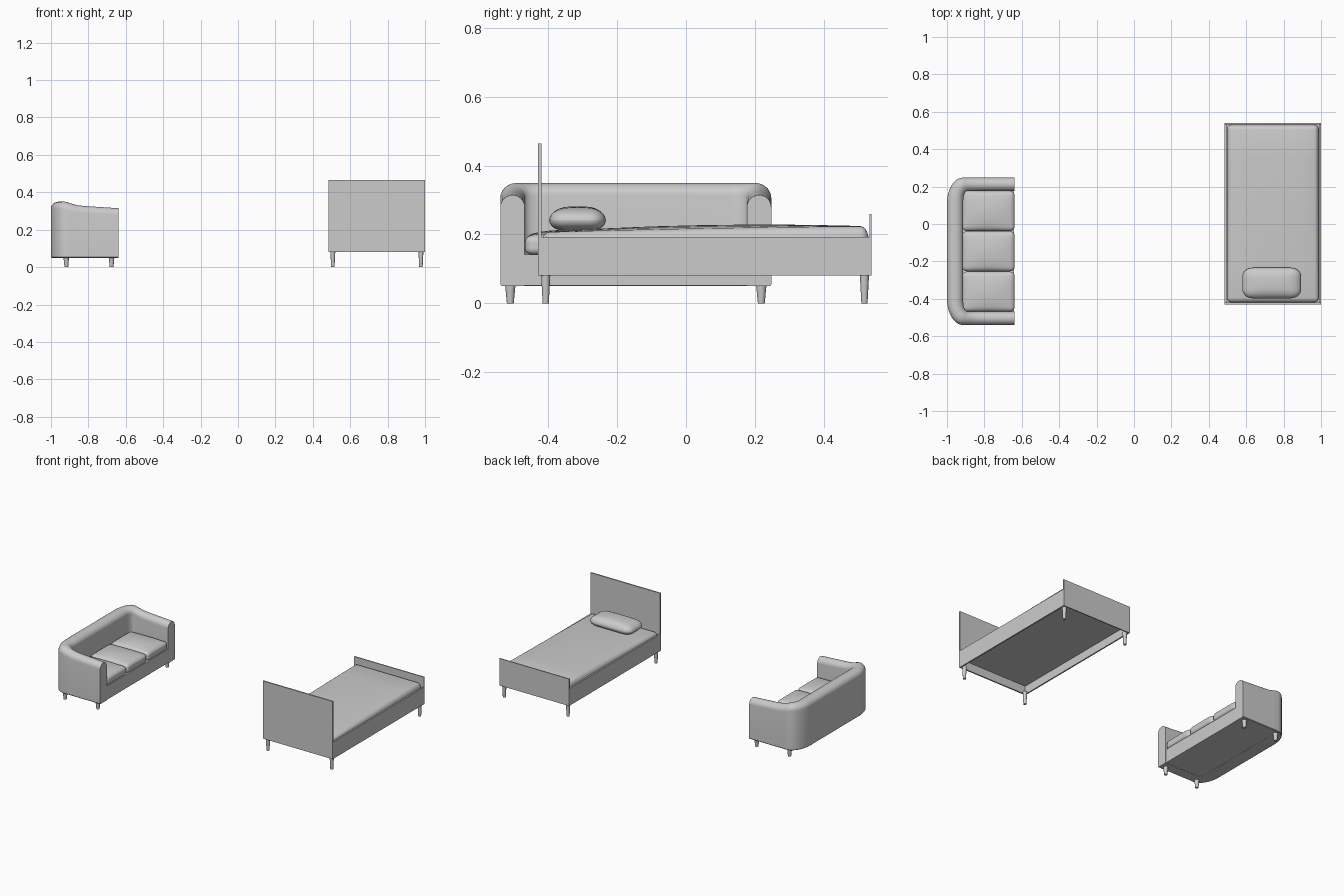
import bpy, bmesh, math
from mathutils import Vector

if "Cube" in bpy.data.objects:
    bpy.data.objects.remove(bpy.data.objects["Cube"])


def finish(bm, name, smooth=True):
    bmesh.ops.recalc_face_normals(bm, faces=bm.faces[:])
    me = bpy.data.meshes.new(name)
    bm.to_mesh(me)
    bm.free()
    ob = bpy.data.objects.new(name, me)
    bpy.context.collection.objects.link(ob)
    if smooth:
        bpy.ops.object.select_all(action='DESELECT')
        ob.select_set(True)
        bpy.context.view_layer.objects.active = ob
        bpy.ops.object.shade_smooth_by_angle(angle=math.radians(40))
    return ob


def box(name, lo, hi):
    bm = bmesh.new()
    bmesh.ops.create_cube(bm, size=1)
    for v in bm.verts:
        v.co = Vector([(lo[i] + hi[i]) / 2 + v.co[i] * (hi[i] - lo[i]) for i in range(3)])
    return finish(bm, name, False)


def soft_box(name, lo, hi, r, crown=0.0, tilt=0.0):
    """Box with elliptically rounded edges, domed top and optional slope along y."""
    bm = bmesh.new()
    bmesh.ops.create_cube(bm, size=2)
    bmesh.ops.subdivide_edges(bm, edges=bm.edges[:], cuts=11, use_grid_fill=True)
    for v in bm.verts:
        t = v.co.copy()
        d = Vector([math.copysign(max(0, abs(c) - 0.5) * 2, c) for c in t])
        d.normalize()
        p = Vector()
        for i in range(3):
            h = (hi[i] - lo[i]) / 2
            core = max(-1, min(1, t[i] * 2)) * (h - r[i])
            p[i] = (lo[i] + hi[i]) / 2 + core + d[i] * r[i]
        u = [2 * (p[i] - lo[i]) / (hi[i] - lo[i]) - 1 for i in range(3)]
        if u[2] > 0:
            p.z += u[2] * (crown * (1 - u[0] ** 2) * (1 - u[1] ** 2) + tilt * (u[1] + 1) / 2)
        v.co = p
    return finish(bm, name)


def leg(name, x, y, top, r_top, r_foot):
    bm = bmesh.new()
    bmesh.ops.create_cone(bm, cap_ends=True, segments=20, radius1=r_foot, radius2=r_top, depth=top)
    bmesh.ops.translate(bm, verts=bm.verts[:], vec=(x, y, top / 2))
    return finish(bm, name)


# Sofa shell: rounded-top section swept round a U-shaped plan
CY, FRONT, BOTTOM = -0.146, -0.64, 0.05


def u_plan(back, half, rx, ry):
    pts = [(FRONT + (back + rx - FRONT) * i / 6, CY - half) for i in range(6)]
    for i in range(11):
        a = math.pi / 2 * i / 10
        pts.append((back + rx - rx * math.sin(a), CY - half + ry - ry * math.cos(a)))
    return pts + [(x, 2 * CY - y) for x, y in reversed(pts)]


def top_height(x):
    s = max(0, min(1, (-0.84 - x) / 0.12))
    s = s * s * (3 - 2 * s)
    arm = 0.315 + 0.012 * max(0, min(1, (FRONT - x) / 0.2))
    return arm + (0.35 - arm) * s


bm = bmesh.new()
rings = []
for o, n in zip(u_plan(-1.0, 0.394, 0.085, 0.14), u_plan(-0.913, 0.323, 0.025, 0.05)):
    top = top_height(o[0])
    sec = [(0.05, BOTTOM), (0.0, BOTTOM + 0.004)]
    for i in range(13):
        a = math.pi * i / 12
        sec.append((0.5 - 0.5 * math.cos(a), top - 0.036 + 0.036 * math.sin(a)))
    sec.append((1.0, BOTTOM))
    rings.append([bm.verts.new((o[0] + (n[0] - o[0]) * f, o[1] + (n[1] - o[1]) * f, z))
                  for f, z in sec])
for a, b in zip(rings, rings[1:]):
    for i in range(len(a)):
        j = (i + 1) % len(a)
        bm.faces.new((a[i], a[j], b[j], b[i]))
bm.faces.new(rings[0])
bm.faces.new(rings[-1])
finish(bm, "sofa_back_and_arms")

# Sofa seat
box("sofa_seat_base", (-0.93, CY - 0.33, 0.051), (-0.642, CY + 0.33, 0.142))
w = 0.646 / 3
for k in range(3):
    y0 = CY - 0.323 + k * w
    soft_box(f"sofa_cushion_{k + 1}", (-0.918, y0 + 0.001, 0.14), (-0.638, y0 + w - 0.001, 0.197),
             (0.025, 0.025, 0.018), crown=0.016)
for x in (-0.918, -0.676):
    for y in (CY - 0.365, CY + 0.365):
        leg("sofa_leg", x, y, 0.052, 0.015, 0.010)

# Bed frame
X0, X1, Y0, Y1 = 0.485, 1.0, -0.43, 0.54
box("headboard", (X0, Y0, 0.08), (X1, Y0 + 0.009, 0.465))
box("footboard", (X0, Y1 - 0.007, 0.08), (X1, Y1, 0.26))
for x in (X0, X1 - 0.009):
    box("side_rail", (x, Y0 + 0.009, 0.08), (x + 0.009, Y1 - 0.007, 0.193))
box("bed_slab", (X0 + 0.009, Y0 + 0.009, 0.135), (X1 - 0.009, Y1 - 0.007, 0.15))
for x in (X0 + 0.022, X1 - 0.022):
    for y in (Y0 + 0.022, Y1 - 0.021):
        leg("bed_leg", x, y, 0.085, 0.0135, 0.009)

# Bedding
soft_box("mattress", (0.496, -0.419, 0.145), (0.989, 0.531, 0.207),
         (0.025, 0.025, 0.024), crown=0.012, tilt=0.017)
soft_box("pillow", (0.58, -0.398, 0.211), (0.893, -0.233, 0.272),
         (0.06, 0.045, 0.03), crown=0.010)
